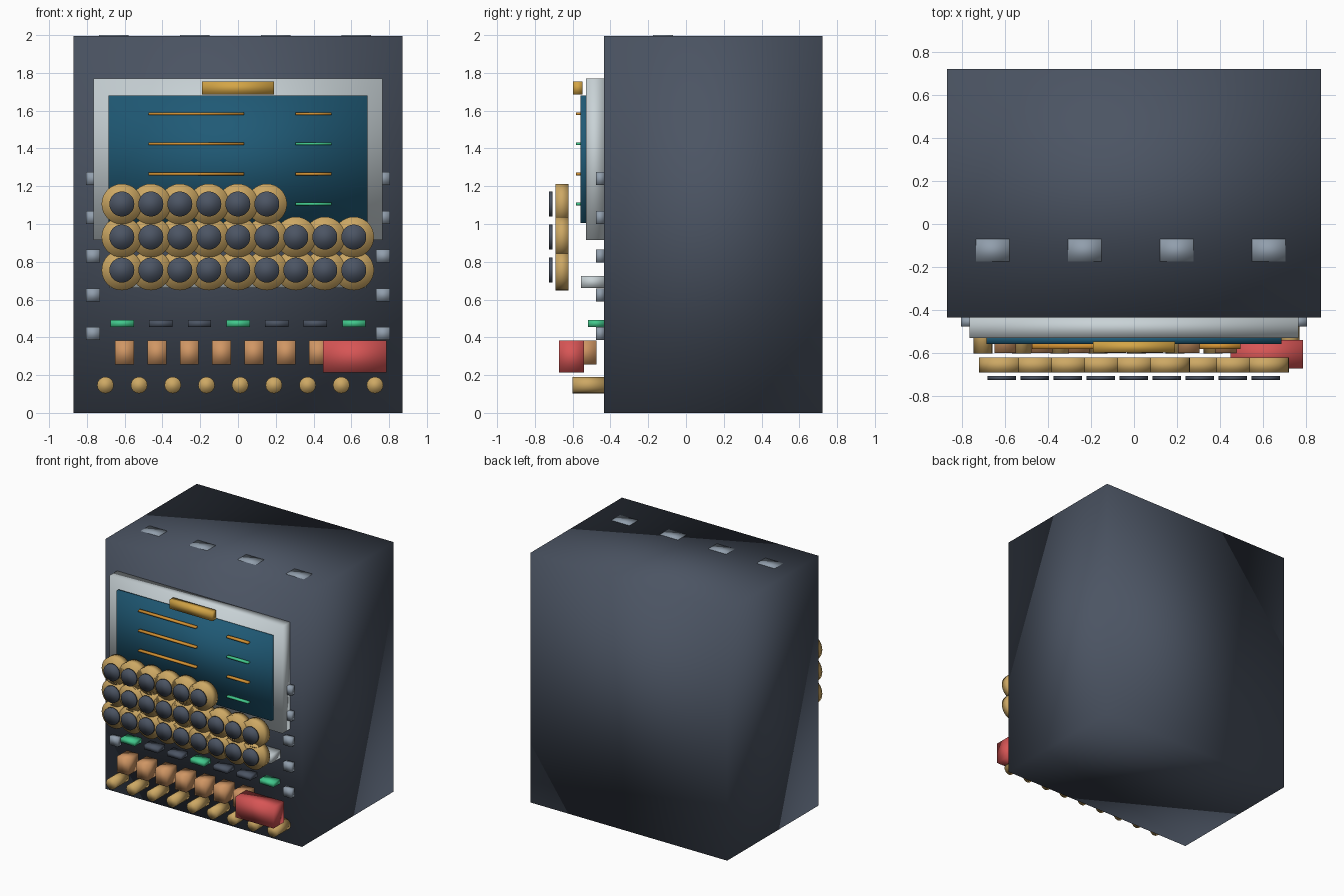
import bpy
import bmesh
from math import pi
from mathutils import Matrix, Vector

default = bpy.data.objects.get("Cube")
if default:
    bpy.data.objects.remove(default, do_unlink=True)


def material(name, r, g, b):
    mat = bpy.data.materials.new(name)
    mat.use_nodes = True
    mat.diffuse_color = (r, g, b, 1)
    mat.node_tree.nodes["Principled BSDF"].inputs["Base Color"].default_value = (r, g, b, 1)
    return mat


slate = material("slate", .071, .089, .125)
silver = material("silver", .58, .645, .672)
steel = material("steel grey", .283, .342, .413)
teal = material("screen blue", .014, .102, .181)
brass = material("brass", .61, .392, .127)
gold = material("deep gold", .658, .376, .061)
amber = material("amber", .645, .283, .032)
green = material("green", .053, .578, .262)
copper = material("copper", .63, .305, .127)
red = material("red", .68, .091, .091)


def finish(name, bm, mat):
    """Turn a bmesh into a soft-shaded object."""
    mesh = bpy.data.meshes.new(name)
    for face in bm.faces:
        face.smooth = True
    bm.to_mesh(mesh)
    bm.free()
    mesh.materials.append(mat)
    obj = bpy.data.objects.new(name, mesh)
    bpy.context.collection.objects.link(obj)
    return obj


def box(name, mat, xs, ys, zs):
    """Box spanning the given (low, high) ranges."""
    low, high = (Vector(corner) for corner in zip(xs, ys, zs))
    bm = bmesh.new()
    bmesh.ops.create_cube(bm, size=1)
    bmesh.ops.scale(bm, vec=high - low, verts=bm.verts)
    bmesh.ops.translate(bm, vec=(low + high) / 2, verts=bm.verts)
    return finish(name, bm, mat)


def span(centre, half):
    return (centre - half, centre + half)


def disc(name, mat, x, z, radius, ys, segments):
    """Cylinder lying along the depth axis."""
    bm = bmesh.new()
    place = Matrix.Translation((x, sum(ys) / 2, z)) @ Matrix.Rotation(pi / 2, 4, "X")
    bmesh.ops.create_cone(bm, cap_ends=True, segments=segments, radius1=radius,
                          radius2=radius, depth=ys[1] - ys[0], matrix=place)
    return finish(name, bm, mat)


FRONT = -.434

# Cabinet and roof vents
box("cabinet", slate, (-.87, .87), (FRONT, .722), (0, 1.996))
for i in range(4):
    box(f"roof_vent_{i}", steel, span(-.657 + i * .428, .078), (-.175, -.07), (1.98, 2))

# Display frame, screen and top plate
box("display_frame", silver, span(0, .765), (-.53, FRONT), (.915, 1.77))
box("screen", teal, span(0, .685), (-.558, -.52), (1.005, 1.68))
box("name_plate", gold, span(0, .19), (-.597, -.547), (1.685, 1.755))

# Readout lines on the screen
for i in range(4):
    z = span(1.583 - i * .159, .007)
    box(f"long_readout_{i}", amber, (-.475, .033), (-.582, -.555), z)
    box(f"short_readout_{i}", green if i % 2 else amber, (.305, .495), (-.582, -.555), z)

# Round keys in three rows, each with a dark cap
for row, count in enumerate((6, 9, 9)):
    for col in range(count):
        x, z = -.615 + col * .1535, 1.106 - row * .175
        disc(f"key_{row}_{col}", brass, x, z, .107, (-.691, -.622), 32)
        disc(f"key_cap_{row}_{col}", slate, x, z, .066, (-.726, -.706), 32)
box("key_shelf", silver, span(0, .68), (-.555, FRONT), (.66, .725))

# Bolts down both sides
for name, side in (("left", 1), ("right", -1)):
    for i in range(5):
        box(f"{name}_bolt_{i}", steel, span(side * .768, .037), (-.476, FRONT),
            span(1.24 - i * .205, .034))

# Indicator strip and copper blocks
for i in range(7):
    box(f"indicator_{i}", slate if i % 3 else green, span(-.613 + i * .2045, .062),
        (-.518, FRONT), span(.473, .018))
    box(f"copper_block_{i}", copper, span(-.6 + i * .171, .05), (-.6, -.474), (.255, .382))

# Red lever block
box("red_block", red, (.45, .785), (-.672, -.54), (.215, .382))

# Bottom row of pegs
for i in range(9):
    disc(f"peg_{i}", brass, -.702 + i * .1784, .147, .044, (-.602, FRONT), 16)
